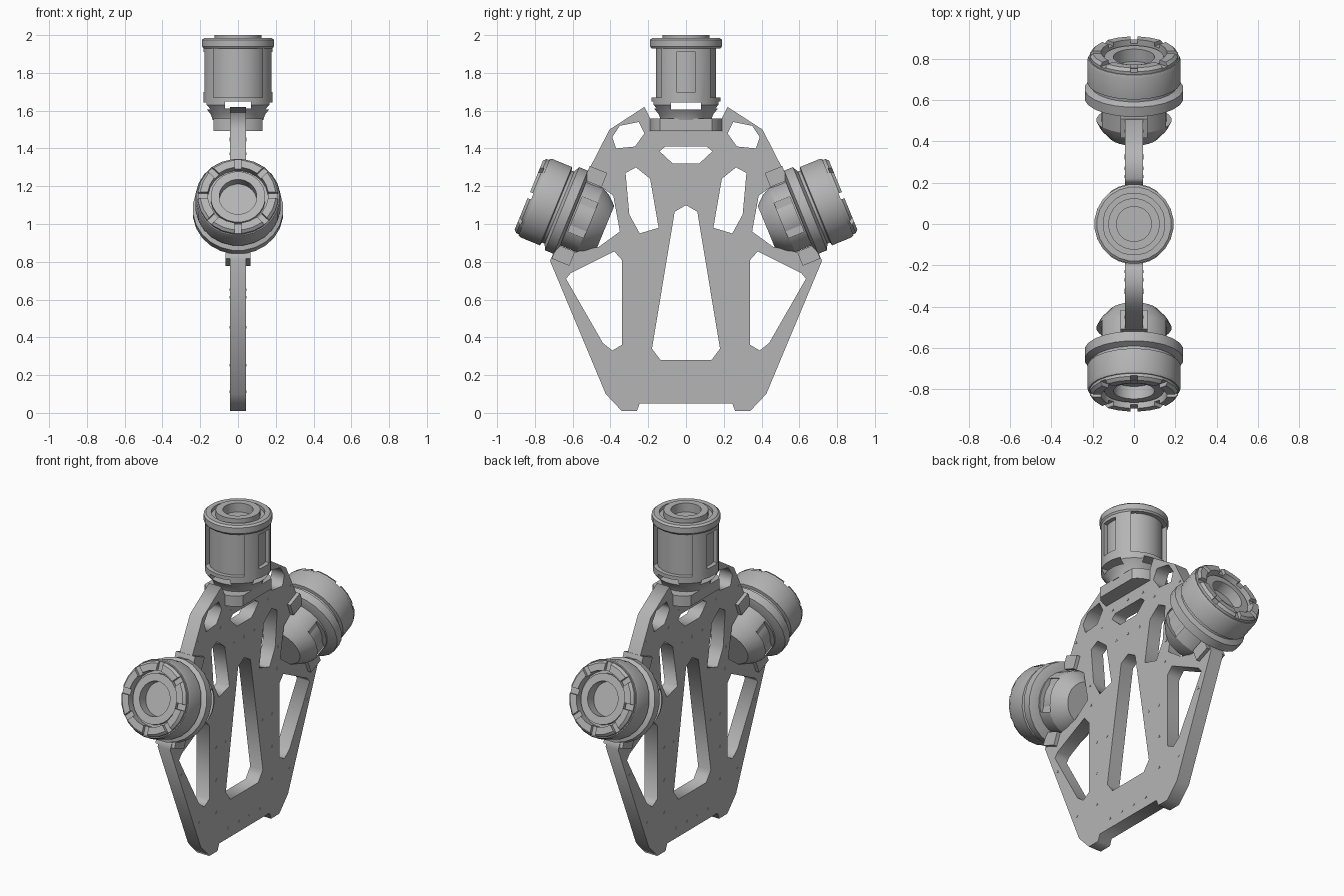
import bpy, bmesh, math
from mathutils import Matrix, Vector

if "Cube" in bpy.data.objects:
    bpy.data.objects.remove(bpy.data.objects["Cube"])

grey = bpy.data.materials.new("mid grey")
grey.use_nodes = True
GREY = (0.46, 0.46, 0.46, 1)
grey.diffuse_color = GREY
grey.node_tree.nodes["Principled BSDF"].inputs["Base Color"].default_value = GREY


def finish(name, bm, matrix=Matrix()):
    bmesh.ops.recalc_face_normals(bm, faces=bm.faces)
    mesh = bpy.data.meshes.new(name)
    bm.to_mesh(mesh)
    bm.free()
    mesh.materials.append(grey)
    obj = bpy.data.objects.new(name, mesh)
    obj.matrix_world = matrix
    bpy.context.collection.objects.link(obj)
    return obj


def lathe(name, profile, sides, matrix=Matrix()):
    """Revolve (radius, height) points, first and last on the axis."""
    bm = bmesh.new()
    verts = [bm.verts.new((r, 0, z)) for r, z in profile]
    edges = [bm.edges.new(pair) for pair in zip(verts, verts[1:])]
    bmesh.ops.spin(bm, geom=verts + edges, cent=(0, 0, 0), axis=(0, 0, 1),
                   angle=math.tau, steps=sides, use_merge=True)
    bmesh.ops.remove_doubles(bm, verts=bm.verts, dist=1e-4)
    bmesh.ops.rotate(bm, verts=bm.verts, matrix=Matrix.Rotation(math.pi / sides, 3, "Z"))
    return finish(name, bm, matrix)


def box(name, centre, size, matrix=Matrix(), turn=0):
    bm = bmesh.new()
    bmesh.ops.create_cube(bm, size=1, matrix=Matrix.Rotation(turn, 4, "Z")
                          @ Matrix.Translation(centre) @ Matrix.Diagonal((*size, 1)))
    return finish(name, bm, matrix)


def cut(obj, boxes, matrix=Matrix()):
    """Subtract each (centre, size, turn) box."""
    for centre, size, turn in boxes:
        cutter = box("cutter", centre, size, matrix, turn)
        cutter.hide_render = True
        mod = obj.modifiers.new("cut", "BOOLEAN")
        mod.object, mod.solver = cutter, "EXACT"
        bpy.context.view_layer.objects.active = obj
        bpy.ops.object.modifier_apply(modifier=mod.name)
        bpy.data.objects.remove(cutter)


def mirrored(points):
    return points + [(-y, z) for y, z in reversed(points) if y > 0]


# Flat frame plate: outline plus holes, filled and thickened
outline = mirrored([
    (.245, .05), (.26, .01), (.34, .01), (.425, .1), (.72, .805), (.683, .889),
    (.59, .85), (.46, .88), (.35, .96), (.385, 1.15), (.44, 1.19), (.547, 1.22),
    (.505, 1.305), (.405, 1.5), (.22, 1.62), (.19, 1.56), (.19, 1.49)])
centre_slot = mirrored([(.135, .28), (.18, .34), (.06, 1.065), (0, 1.1)])
top_slot = mirrored([(.07, 1.32), (.14, 1.385), (.11, 1.41)])
side_holes = [
    [(.32, 1.27), (.265, 1.3), (.19, 1.24), (.145, .98), (.245, .95), (.3, 1.05)],
    [(.61, .74), (.38, .855), (.34, .81), (.34, .36), (.39, .33), (.44, .37), (.635, .71)],
    [(.39, 1.46), (.35, 1.52), (.25, 1.54), (.22, 1.48), (.27, 1.41), (.37, 1.4)]]
loops = [outline, centre_slot, top_slot]
for hole in side_holes:
    loops += [hole, [(-y, z) for y, z in hole]]

upright = Matrix(((0, 0, 1, 0), (1, 0, 0, 0), (0, 1, 0, 0), (0, 0, 0, 1)))
curve = bpy.data.curves.new("frame_plate", "CURVE")
curve.dimensions, curve.fill_mode, curve.extrude = "2D", "BOTH", .043
for loop in loops:
    spline = curve.splines.new("POLY")
    spline.points.add(len(loop) - 1)
    for point, (y, z) in zip(spline.points, loop):
        point.co = (y, z, 0, 1)
    spline.use_cyclic_u = True
curve.materials.append(grey)
plate = bpy.data.objects.new("frame_plate", curve)
plate.matrix_world = upright
bpy.context.collection.objects.link(plate)
bpy.context.view_layer.objects.active = plate
plate.select_set(True)
bpy.ops.object.convert(target="MESH")

# Small three-sided rivets on both faces of the plate
bm = bmesh.new()
for y, z in mirrored([(.05, .11), (.155, .11), (.27, .25), (.27, .45), (.27, .65), (.18, .65),
                      (.44, .25), (.61, .61), (.32, .91), (.33, 1.04), (.1, 1.23), (0, 1.23),
                      (.23, 1.37), (.13, 1.44), (.45, 1.37), (0, 1.45)]):
    bmesh.ops.create_cone(bm, cap_ends=True, segments=3, radius1=.009, radius2=.009,
                          depth=.09, matrix=Matrix.Translation((y, z, 0)))
finish("rivets", bm, upright)

# Top unit: trimmed base disc, slotted cage, inner drum
bm = bmesh.new()
bmesh.ops.create_cone(bm, cap_ends=True, segments=32, radius1=.195, radius2=.195, depth=.065,
                      matrix=Matrix.Translation((0, 0, 1.525)))
for v in bm.verts:
    v.co.x = max(-.13, min(.13, v.co.x))
finish("top_base_disc", bm)
cage = lathe("top_cage", [
    (0, 1.55), (.135, 1.55), (.145, 1.58), (.185, 1.63), (.185, 1.93), (.192, 1.94),
    (.192, 1.975), (.18, 1.985), (.15, 1.985), (.15, 1.965), (.125, 1.965), (.125, 2),
    (.085, 2), (.085, 1.92), (0, 1.92)], 24)
windows = [((0, s * .2, 1.8), (.26, .22, .26), 0) for s in (-1, 1)]
windows += [((s * .2, 0, 1.805), (.22, .1, .21), 0) for s in (-1, 1)]
slots = [((0, 0, 1.63), (.14, .5, .035), 0), ((0, 0, 1.625), (.5, .16, .035), 0)]
cut(cage, windows + slots)
lathe("top_drum", [(0, 1.66), (.16, 1.66), (.16, 1.945), (0, 1.945)], 24)

# Two tilted side units, local z pointing outward and up
for side, label in ((1, "back"), (-1, "front")):
    axis = Vector((0, side * .925, .38)).normalized()
    across = Vector((1, 0, 0))
    place = Matrix((across, axis.cross(across), axis)).transposed().to_4x4()
    place.translation = (0, side * .61, 1.062)

    lathe(label + "_body", [
        (0, .1), (.1, .1), (.1, .215), (.145, .215), (.145, .19), (.165, .19), (.165, .21),
        (.22, .21), (.226, .195), (.226, .085), (.208, .08), (.208, .065), (.24, .05),
        (.24, 0), (.2, -.015), (0, -.015)], 24, place)
    # Notched rim around the open end
    rim = lathe(label + "_rim", [
        (0, .15), (.16, .15), (.16, .24), (.2, .24), (.214, .225), (.214, .14), (0, .14)],
        24, place)
    cut(rim, [((.2, 0, .24), (.1, .035, .04), k * math.tau / 8) for k in range(8)], place)
    # Inner cage with windows, around a drum
    inner = lathe(label + "_cage", [
        (0, 0), (.185, 0), (.185, -.11), (.165, -.15), (.12, -.2), (0, -.2)], 24, place)
    cut(inner, [((.2, 0, -.07), (.11, .2, .09), k * math.pi) for k in range(2)], place)
    lathe(label + "_drum", [(0, -.01), (.158, -.01), (.158, -.14), (0, -.14)], 24, place)
    # Clamp blocks where the plate arms meet the flange
    for end, where in ((1, "upper"), (-1, "lower")):
        box(f"{label}_{where}_clamp", (0, end * side * -.225, -.05), (.13, .08, .1), place)

# Flat shading on plate, crisp smooth shading on the round parts
bpy.ops.object.select_all(action="DESELECT")
for obj in bpy.context.scene.objects:
    if obj.type == "MESH" and obj.name.endswith(("body", "rim", "cage", "drum", "disc")):
        obj.select_set(True)
        bpy.context.view_layer.objects.active = obj
bpy.ops.object.shade_smooth_by_angle(angle=math.radians(25))
